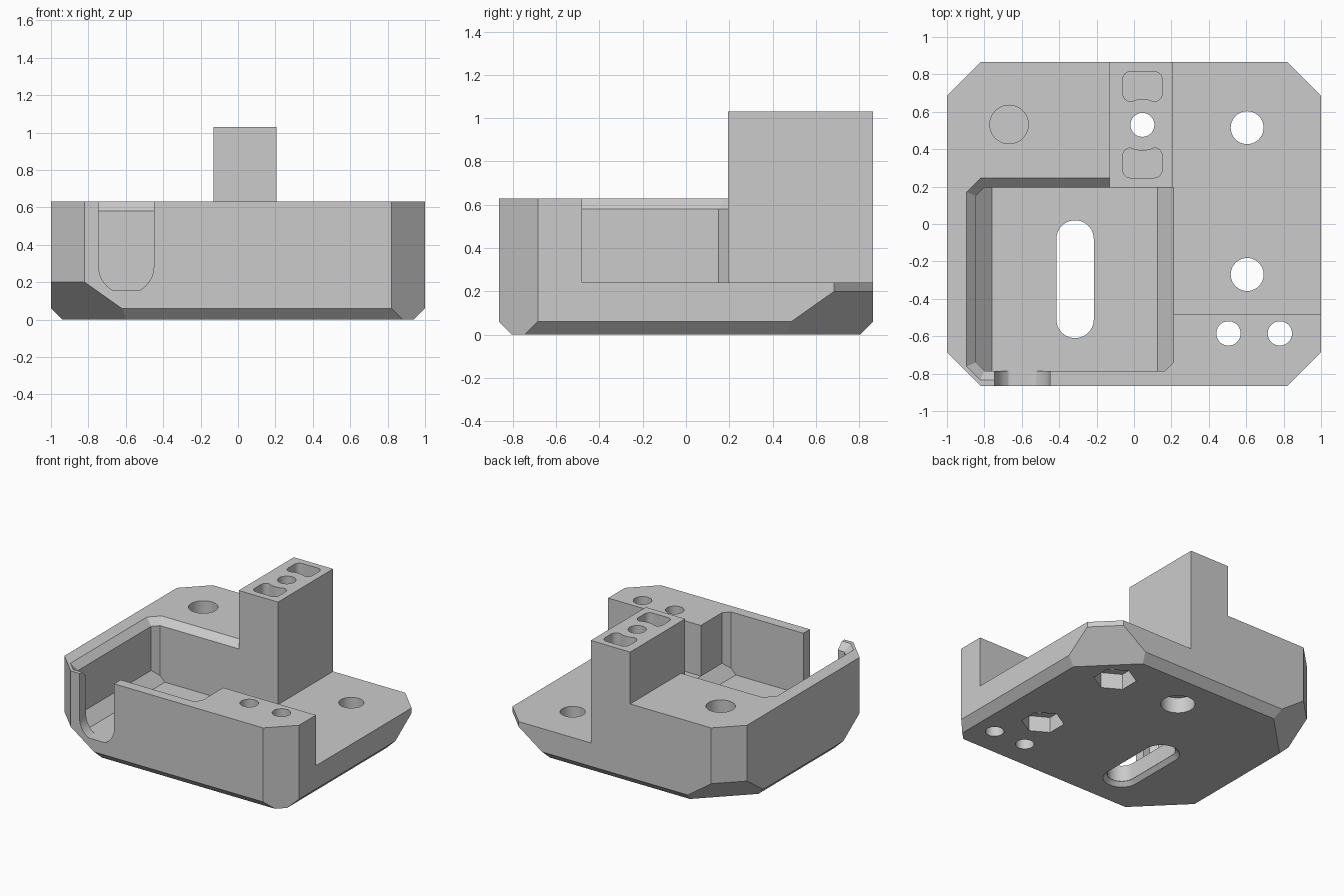
import bpy, bmesh, math
from mathutils import Vector, Matrix

cube = bpy.data.objects.get("Cube")
if cube:
    bpy.data.objects.remove(cube, do_unlink=True)

R2 = math.sqrt(2)


def finish(name, bm):
    bmesh.ops.recalc_face_normals(bm, faces=bm.faces[:])
    mesh = bpy.data.meshes.new(name)
    bm.to_mesh(mesh)
    bm.free()
    ob = bpy.data.objects.new(name, mesh)
    bpy.context.collection.objects.link(ob)
    return ob


def block(name, lo, hi, clips=()):
    """Box trimmed by planes; each clip (nx, ny, nz, d) keeps n.p <= d."""
    bm = bmesh.new()
    bmesh.ops.create_cube(bm, size=1)
    for v in bm.verts:
        v.co = Vector([lo[i] if v.co[i] < 0 else hi[i] for i in range(3)])
    for nx, ny, nz, d in clips:
        n = Vector((nx, ny, nz))
        cut = bmesh.ops.bisect_plane(
            bm, geom=bm.verts[:] + bm.edges[:] + bm.faces[:], dist=1e-6,
            plane_co=n * d / n.length_squared, plane_no=n, clear_outer=True)
        edges = [e for e in cut["geom_cut"] if isinstance(e, bmesh.types.BMEdge)]
        if edges:
            bmesh.ops.edgeloop_fill(bm, edges=edges)
    return finish(name, bm)


def prism(name, pts, z0, z1, grow=0, centre=(0, 0), matrix=None):
    """Extruded outline; grow widens the z0 end of rounded outlines."""
    bm = bmesh.new()
    low = bm.faces.new([bm.verts.new((x, y, z0)) for x, y in pts])
    top = bmesh.ops.extrude_face_region(bm, geom=[low], use_keep_orig=True)["geom"]
    for v in top:
        if isinstance(v, bmesh.types.BMVert):
            v.co.z = z1
    if matrix:
        bmesh.ops.transform(bm, matrix=matrix, verts=bm.verts[:])
    return finish(name, bm)


def ring(cx, cy, r, n=40, start=0):
    return [(cx + r * math.cos(start + math.tau * i / n),
             cy + r * math.sin(start + math.tau * i / n)) for i in range(n)]


def slot(cx, y0, y1, r, n=20):
    pts = []
    for k in range(n + 1):
        a = math.pi * k / n
        pts.append((cx + r * math.cos(a), y1 - r + r * math.sin(a)))
    for k in range(n + 1):
        a = math.pi + math.pi * k / n
        pts.append((cx + r * math.cos(a), y0 + r + r * math.sin(a)))
    return pts


def rounded_pocket(cx, cy, hx, hy, r, hole, clear):
    """Rounded rectangle whose edge bends around a nearby round hole."""
    pts = []
    for q, (sx, sy) in enumerate(((1, 1), (-1, 1), (-1, -1), (1, -1))):
        for k in range(7):
            a = (q + k / 6) * math.pi / 2
            pts.append((cx + sx * (hx - r) + r * math.cos(a),
                        cy + sy * (hy - r) + r * math.sin(a)))
        if q in (0, 2):
            run = [i / 12 for i in range(1, 12)]
            pts += [(cx + sx * (hx - r) * (1 - 2 * t), cy + sy * hy) for t in run]
    out = []
    for x, y in pts:
        d = Vector((x - hole[0], y - hole[1]))
        if d.length < clear:
            y = hole[1] + math.copysign(math.sqrt(clear ** 2 - d.x ** 2), d.y)
        out.append((x, y))
    return out


# Body: octagonal block, bottom bevels, three deep corner bevels
clips = [(sx, sy, 0, 1.685) for sx in (-1, 1) for sy in (-1, 1)]
clips += [(-1, 0, -1, .94), (1, 0, -1, .94), (0, -1, -1, .805), (0, 1, -1, .805)]
clips += [(sx, sy, -R2, 1.402) for sx, sy in ((-1, -1), (-1, 1), (1, 1))]
body = block("mount_body", (-1, -.865, 0), (1, .865, 1.03), clips)

cutters = []

# Space around the tower, and the low shelf
cutters.append(prism("upper_cut", [(-1.1, -1), (1.1, -1), (1.1, .19), (-.13, .19),
                                   (-.13, 1), (-1.1, 1)], .63, 1.2))
cutters.append(block("shelf_cut", (.205, -.48, .24), (1.1, 1, 1.2)))

# Main pocket with sloped floor sides and bevelled corners
cutters.append(block("pocket_cut", (-.845, -.785, .155), (.21, .195, 1.25), [
    (-1, 0, -1, .605), (1, 0, -1, -.03),
    (-1, 1, 0, .995), (-1, -1, 0, 1.585), (1, -1, 0, .95)]))

# Bevelled pocket rim on the side and the back
rim = [(-1, 0, -1, .265), (0, 1, -1, -.385), (0, -1, -1, .205),
       (-1, 1, -R2, .175), (-1, -1, -R2, .765)]
cutters.append(block("side_rim_cut", (-.95, -.95, .5), (-.6, .35, .66), rim))
cutters.append(block("back_rim_cut", (-.95, 0, .5), (-.13, .35, .66), rim))

# U-shaped notch through the front wall
u = [(-.45, .9), (-.745, .9)]
for k in range(25):
    a = math.pi + math.pi * k / 24
    u.append((-.5975 + .1475 * math.cos(a), max(.155, .285 + .1475 * math.sin(a))))
cutters.append(prism("notch_cut", u, .72, .95, matrix=Matrix.Rotation(math.pi / 2, 4, "X")))

# Long slot in the pocket floor, flared underneath
cutters.append(prism("slot_cut", slot(-.315, -.61, .02, .1), -.1, .4))
flare = prism("slot_flare_cut", slot(-.315, -.64, .05, .13), -.0005, .03)
for v in flare.data.vertices:
    if v.co.z > .02:
        mid = Vector((-.315, min(max(v.co.y, -.51), -.08), v.co.z))
        v.co = mid + (v.co - mid) * .78
cutters.append(flare)

# Shelf bolt holes with hexagonal nut recesses
for y in (.515, -.27):
    cutters.append(prism("bolt_cut", ring(.605, y, .088), -.1, .5))
    cutters.append(prism("nut_cut", ring(.605, y, .15, 6, math.pi / 2), -.1, .12))

# Pair of small holes in the front block
for x in (.505, .78):
    cutters.append(prism("small_hole_cut", ring(x, -.585, .065), -.1, 1))

# Blind hole in the back deck
cutters.append(prism("blind_hole_cut", ring(-.668, .532, .103), .3, 1))

# Tower hole with counterbore, and two shaped pockets beside it
hole = (.045, .53)
cutters.append(prism("tower_hole_cut", ring(*hole, .064), -.1, 1.2))
cutters.append(prism("counterbore_cut", ring(*hole, .12), -.1, .12))
for y in (.735, .327):
    cutters.append(prism("tower_pocket_cut", rounded_pocket(
        .045, y, .105, .08, .042, hole, .138), .78, 1.2))

# Carve everything
bpy.context.view_layer.objects.active = body
for cutter in cutters:
    cutter.hide_render = True
    mod = body.modifiers.new("carve", "BOOLEAN")
    mod.operation = "DIFFERENCE"
    mod.solver = "EXACT"
    mod.object = cutter
    bpy.ops.object.modifier_apply(modifier=mod.name)
    bpy.data.objects.remove(cutter, do_unlink=True)

# Plain grey plastic
grey = bpy.data.materials.new("plain_grey")
grey.use_nodes = True
colour = (.6, .6, .6, 1)
grey.diffuse_color = colour
grey.node_tree.nodes["Principled BSDF"].inputs["Base Color"].default_value = colour
body.data.materials.clear()
body.data.materials.append(grey)
for p in body.data.polygons:
    p.material_index = 0

bpy.ops.object.select_all(action="DESELECT")
body.select_set(True)
bpy.ops.object.shade_smooth_by_angle(angle=math.radians(25))
